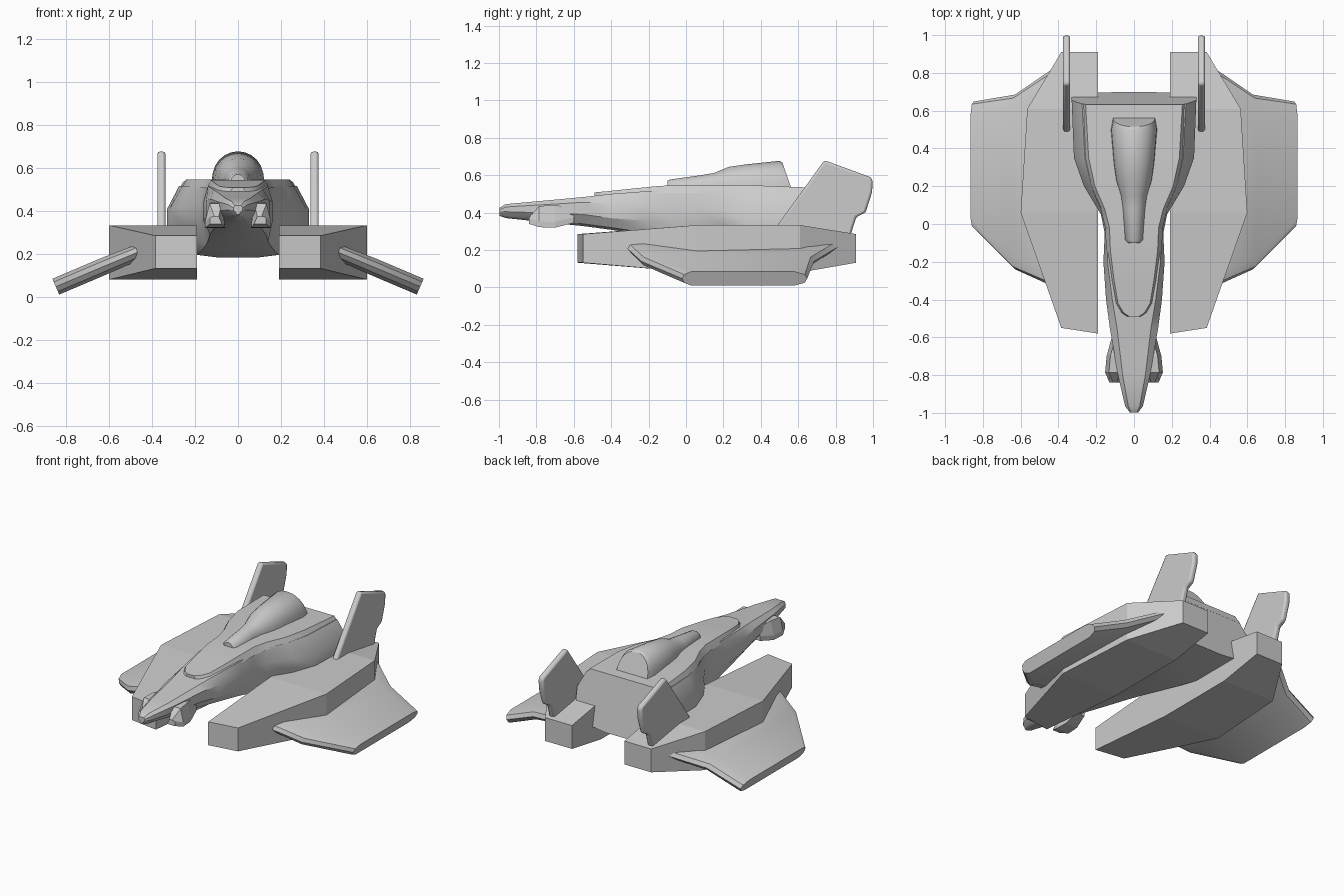
import bpy, bmesh, math


def loft(name, rings, angle=30, mirror=False, bevel=0):
    """Skin closed rings of equal length, cap both ends."""
    bm = bmesh.new()
    loops = [[bm.verts.new(p) for p in r] for r in rings]
    n = len(loops[0])
    for a, b in zip(loops, loops[1:]):
        for i in range(n):
            j = (i + 1) % n
            bm.faces.new((a[i], a[j], b[j], b[i]))
    bm.faces.new(loops[0])
    bm.faces.new(loops[-1][::-1])
    bmesh.ops.recalc_face_normals(bm, faces=bm.faces)
    me = bpy.data.meshes.new(name)
    bm.to_mesh(me)
    bm.free()
    ob = bpy.data.objects.new(name, me)
    bpy.context.collection.objects.link(ob)
    if bevel:
        m = ob.modifiers.new("Bevel", "BEVEL")
        m.width, m.segments, m.limit_method = bevel, 2, "ANGLE"
    if mirror:
        m = ob.modifiers.new("Mirror", "MIRROR")
        m.use_mirror_merge = False
    bpy.ops.object.select_all(action="DESELECT")
    ob.select_set(True)
    bpy.context.view_layer.objects.active = ob
    if angle:
        bpy.ops.object.shade_smooth_by_angle(angle=math.radians(angle))
    return ob


def sym(half, y, tilt=0):
    """Full ring at y from right-half (x, z) points; tilt leans it back going down."""
    top = half[0][1]
    pts = half + [(-x, z) for x, z in reversed(half)]
    return [(x, y + tilt * (top - z), z) for x, z in pts]


# Hull: y, top half-width, top z, side half-width, side upper z, side lower z, belly half-width, belly z
hull = [
    (-.998, .015, .425, .022, .415, .405, .012, .395),
    (-.965, .030, .445, .047, .430, .405, .030, .383),
    (-.80, .060, .460, .085, .440, .400, .060, .365),
    (-.55, .090, .483, .128, .455, .390, .090, .340),
    (-.40, .115, .500, .148, .450, .370, .110, .320),
    (-.20, .140, .515, .162, .440, .355, .130, .290),
    (-.05, .142, .515, .155, .435, .345, .140, .260),
    (.05, .160, .515, .175, .430, .340, .150, .240),
    (.20, .225, .515, .265, .420, .330, .170, .215),
    (.35, .260, .515, .318, .410, .330, .190, .195),
    (.635, .275, .515, .330, .410, .330, .190, .195),
]
loft("hull", [sym([(wt, zt), (wm, zm), (wm, zl), (wb, zb), (wb * .5, zb - .012)], y,
                  .19 if y > .6 else 0)
              for y, wt, zt, wm, zm, zl, wb, zb in hull])

# Raised upper deck with rounded front: y, half-width, top z
deck = [(-.49, .025, .508), (-.47, .055, .510), (-.42, .085, .514), (-.30, .105, .527),
        (-.14, .125, .543), (-.02, .130, .546), (.08, .155, .546), (.20, .207, .546),
        (.35, .240, .546), (.632, .256, .535)]
loft("upper_deck", [sym([(w, z), (w + .022, z - .04)], y, .19 if y > .6 else 0)
                    for y, w, z in deck])

# Engine hump on the deck: y, half-width, top z, rear lean
hump = [(-.10, .035, .570, .0), (-.085, .050, .577, 0), (.08, .060, .600, 0), (.15, .070, .612, 0),
        (.23, .095, .645, 0), (.32, .108, .658, 0), (.50, .123, .677, 0), (.515, .112, .668, .35)]
loft("engine_hump", [sym([(w * math.sin(a), .52 + (z - .52) * math.cos(a) ** .8)
                          for a in [math.radians(d) for d in (4, 16, 30, 45, 60, 75, 89)]], y, t)
                     for y, w, z, t in hump], angle=40)

# Nose cannons: y, inner x, outer x, bottom z, top z
gun = [(-.84, .075, .130, .340, .375), (-.785, .060, .153, .322, .435),
       (-.70, .060, .145, .320, .440), (-.60, .060, .118, .345, .425)]
loft("nose_cannon", [[(a, y, lo), (b, y, lo), (b, y, lo + .03), (b - .02, y, hi),
                      (a + .015, y, hi)] for y, a, b, lo, hi in gun],
     angle=0, mirror=True)

# Side pods: inner y, outer y, outer x, bottom z, top z
pod = [(-.58, -.55, .385, .132, .285), (.06, .06, .60, .08, .333),
       (.61, .61, .565, .08, .333), (.91, .91, .385, .132, .285)]
loft("side_pod", [[(.19, yi, lo), (xo, yo, lo), (xo, yo, hi), (.19, yi, hi)]
                  for yi, yo, xo, lo, hi in pod], angle=0, mirror=True)

# Drooping wings: x, leading y, trailing y, centre z, half thickness
wing = [(.43, -.33, .82, .222, .030), (.47, -.312, .795, .206, .036),
        (.63, -.24, .685, .140, .040), (.849, -.02, .648, .047, .040)]
section = [(0, .0), (.015, .6), (.07, 1), (.90, 1), (.98, .6), (1, 0),
           (.98, -.6), (.90, -1), (.07, -1), (.015, -.6)]
loft("wing", [[(x + .4 * t * k, y0 + (y1 - y0) * s, z + .92 * t * k) for s, k in section]
              for x, y0, y1, z, t in wing], angle=35, mirror=True)

# Tail fins from a side profile (y, z)
fin = [(.48, .32), (.74, .68), (.985, .59), (.998, .575), (.995, .51), (.96, .40),
       (.91, .375), (.88, .28), (.50, .28)]
loft("tail_fin", [[(x, y, z) for y, z in fin] for x in (.338, .376)],
     angle=35, mirror=True, bevel=.012)
